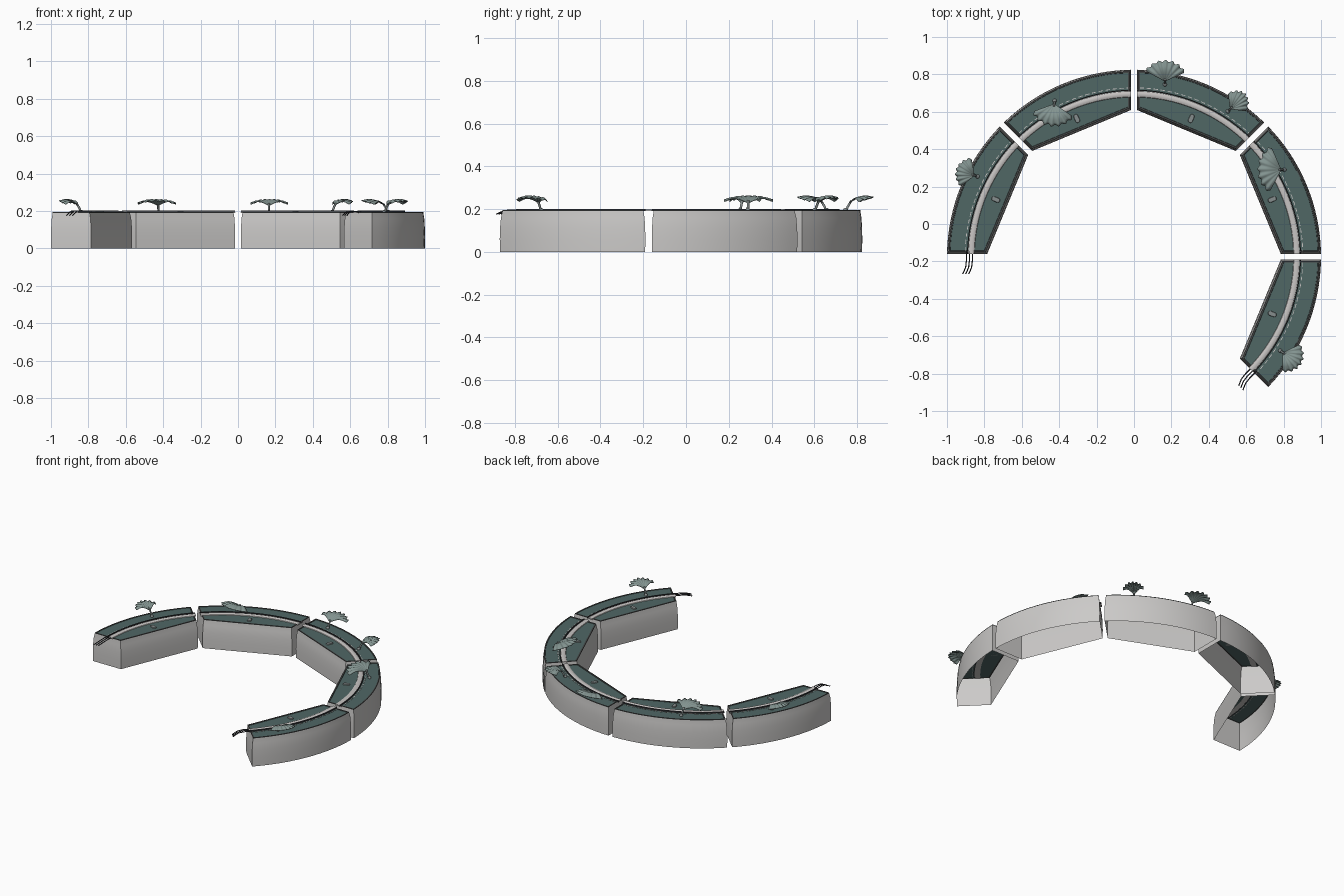
import bpy, bmesh, math
from math import sin, cos, pi, radians, asin
from mathutils import Vector

if "Cube" in bpy.data.objects:
    bpy.data.objects.remove(bpy.data.objects["Cube"])

CY = -0.175      # centre of the ring in y
GAP = 0.015      # half gap between segments
R_OUT, R_IN = 1.0, 0.785


def material(name, r, g, b):
    m = bpy.data.materials.new(name)
    m.use_nodes = True
    m.diffuse_color = (r, g, b, 1)
    m.node_tree.nodes["Principled BSDF"].inputs["Base Color"].default_value = (r, g, b, 1)
    return m


SHELL = material("pale grey shell", 0.6, 0.59, 0.58)
COVER = material("dark teal cover", 0.08, 0.135, 0.13)
RIM = material("charcoal rim", 0.06, 0.065, 0.065)
STRIP = material("light grey strip", 0.58, 0.56, 0.55)
WIRE = material("dark wire", 0.035, 0.035, 0.04)
LEAF = material("grey green leaf", 0.23, 0.3, 0.285)
PAD = material("mid grey pad", 0.24, 0.27, 0.27)


def finish(bm, name, mats, angle=35):
    me = bpy.data.meshes.new(name)
    bm.to_mesh(me)
    bm.free()
    ob = bpy.data.objects.new(name, me)
    bpy.context.collection.objects.link(ob)
    for m in mats:
        me.materials.append(m)
    bpy.ops.object.select_all(action='DESELECT')
    ob.select_set(True)
    bpy.context.view_layer.objects.active = ob
    bpy.ops.object.shade_smooth_by_angle(angle=radians(angle))
    return ob


def polar(r, a, z=0.0):
    return Vector((r * cos(a), CY + r * sin(a), z))


def outline(a0, a1, inset, z, steps=16):
    """Curved outer edge, straight inner edge, ends parallel to the joints."""
    ro, ri, g = R_OUT - inset, R_IN + inset, GAP + inset
    do, di = asin(g / ro), asin(g / ri)
    pts = [polar(ro, a0 + do + (a1 - a0 - 2 * do) * i / steps, z) for i in range(steps + 1)]
    return pts + [polar(ri, a1 - di, z), polar(ri, a0 + di, z)]


def shell(name, a0, a1):
    # open-bottomed, slightly bulging wall, then raised rim, then cover
    profile = [(0.001, 0), (0, 0.06), (0.001, 0.11), (0.004, 0.16), (0.009, 0.19),
               (0.009, 0.195), (0.016, 0.195), (0.017, 0.192)]
    bm = bmesh.new()
    rows = [[bm.verts.new(p) for p in outline(a0, a1, d, z)] for d, z in profile]
    n = len(rows[0])
    for k in range(len(rows) - 1):
        for i in range(n):
            j = (i + 1) % n
            f = bm.faces.new((rows[k][i], rows[k][j], rows[k + 1][j], rows[k + 1][i]))
            f.material_index = 1 if k >= 4 else 0
    bm.faces.new(rows[-1]).material_index = 2
    return finish(bm, name, [SHELL, RIM, COVER])


def sweep(name, profile, a0, a1, mat, steps=20):
    """Closed (radius, height) section swept around the ring."""
    bm = bmesh.new()
    rows = [[bm.verts.new(polar(r, a0 + (a1 - a0) * s / steps, z)) for r, z in profile]
            for s in range(steps + 1)]
    n = len(profile)
    for s in range(steps):
        for i in range(n):
            j = (i + 1) % n
            bm.faces.new((rows[s][i], rows[s + 1][i], rows[s + 1][j], rows[s][j]))
    bm.faces.new(rows[0])
    bm.faces.new(rows[-1])
    bmesh.ops.recalc_face_normals(bm, faces=bm.faces)
    return finish(bm, name, [mat])


def tube(name, points, radius, mat):
    cu = bpy.data.curves.new(name, 'CURVE')
    cu.dimensions = '3D'
    cu.bevel_depth = radius
    cu.bevel_resolution = 1
    cu.use_fill_caps = True
    sp = cu.splines.new('POLY')
    sp.points.add(len(points) - 1)
    for p, co in zip(sp.points, points):
        p.co = (*co, 1)
    cu.materials.append(mat)
    ob = bpy.data.objects.new(name, cu)
    bpy.context.collection.objects.link(ob)


def pad(name, a):
    # rounded button, long in the radial direction
    bm = bmesh.new()
    bmesh.ops.create_cone(bm, cap_ends=True, segments=20, radius1=0.013, radius2=0.011, depth=0.006)
    for v in bm.verts:
        v.co.x += 0.011 if v.co.x > 0 else -0.011
    ob = finish(bm, name, [PAD])
    ob.location = polar(0.80, a, 0.195)
    ob.rotation_euler.z = a


def leaf(name, x, y, heading, half, length):
    """Fan leaf with scalloped edge, arching from a short slanted stem."""
    cols, rows, spread = 42, 8, radians(62)
    fwd = Vector((cos(heading), sin(heading), 0))
    side = Vector((-fwd.y, fwd.x, 0))
    base = Vector((x, y, 0.19))
    apex = Vector((x, y, 0)) + fwd * 0.012
    bm = bmesh.new()
    tip = bm.verts.new(apex + Vector((0, 0, 0.228)))
    grid = []
    for k in range(1, rows + 1):
        t = k / rows
        line = []
        for i in range(cols + 1):
            u = 2 * i / cols - 1
            wave = cos(u * pi * 7)
            rho = t * (1 + 0.05 * t * wave)
            p = apex + side * half * rho * sin(u * spread) / sin(spread)
            p += fwd * (length - 0.012) * rho * cos(u * spread)
            p.z = 0.228 + 0.036 * sin(min(t * 1.15, 1) * pi * 0.6) - 0.016 * u * u * t
            p.z += 0.003 * wave * t - 0.008 * t ** 4
            line.append(bm.verts.new(p))
        grid.append(line)
    for i in range(cols):
        bm.faces.new((tip, grid[0][i + 1], grid[0][i]))
        for k in range(rows - 1):
            bm.faces.new((grid[k][i], grid[k][i + 1], grid[k + 1][i + 1], grid[k + 1][i]))
    bmesh.ops.recalc_face_normals(bm, faces=bm.faces)
    ob = finish(bm, name, [LEAF], 60)
    mod = ob.modifiers.new("thickness", 'SOLIDIFY')
    mod.thickness = 0.003
    tube(name + "_stem", [base, base + fwd * 0.006 + Vector((0, 0, 0.02)), tip_pos(apex, fwd)], 0.006, PAD)
    # bulb at the stem foot
    bm = bmesh.new()
    bmesh.ops.create_uvsphere(bm, u_segments=12, v_segments=8, radius=0.011)
    finish(bm, name + "_foot", [PAD], 60).location = base - fwd * 0.004 + Vector((0, 0, 0.004))


def tip_pos(apex, fwd):
    return apex + fwd * 0.012 + Vector((0, 0, 0.24))


# five segments, each an eighth of the ring
for s in range(5):
    a0 = radians(-45 + 45 * s)
    a1 = a0 + radians(45)
    tag = f"_{s + 1}"
    shell("planter_shell" + tag, a0, a1)
    e = asin(GAP / 0.87)
    sweep("light_strip" + tag, [(0.852, 0.19), (0.855, 0.196), (0.863, 0.2), (0.876, 0.2),
                                (0.885, 0.196), (0.887, 0.19)], a0 + e, a1 - e, STRIP)
    sweep("edge_cable" + tag, [(0.888, 0.19), (0.888, 0.201), (0.893, 0.201), (0.893, 0.19)],
          a0 + e, a1 - e, WIRE)
    # dashed marking beside the strip
    dashes = 18
    for d in range(dashes):
        b = a0 + e + (a1 - a0 - 2 * e) * d / dashes
        sweep(f"dash{tag}_{d + 1}", [(0.901, 0.191), (0.901, 0.194), (0.905, 0.194), (0.905, 0.191)],
              b, b + 0.026, STRIP, 2)
    pad("button_pad" + tag, (a0 + a1) / 2)

# loose wires at both ends of the row
for end, a, sign in (("right", pi, 1), ("left", radians(-45), -1)):
    out = Vector((cos(a), sin(a), 0))
    along = Vector((-sin(a), cos(a), 0)) * sign
    for i in range(3):
        root = polar(0.864 + 0.016 * i, a, 0.196) - along * 0.03
        steps = ((0, 0, 0), (0.05, 0, 0), (0.085, 0.004, -0.004), (0.105, 0.012, -0.012), (0.122, 0.02, -0.02))
        tube(f"{end}_wire_{i + 1}", [root + along * t + out * o + Vector((0, 0, z)) for t, o, z in steps],
             0.003, WIRE)

# fan leaves: foot position, heading, half width, length
for i, (x, y, h, w, l) in enumerate([
        (-0.84, 0.255, 160, 0.08, 0.115), (-0.425, 0.655, 263, 0.108, 0.13),
        (0.165, 0.75, 88, 0.105, 0.122), (0.505, 0.605, 45, 0.068, 0.125),
        (0.80, 0.29, 178, 0.12, 0.135), (0.785, -0.68, -33, 0.085, 0.125)]):
    leaf(f"fan_leaf_{i + 1}", x, y, radians(h), w, l)
